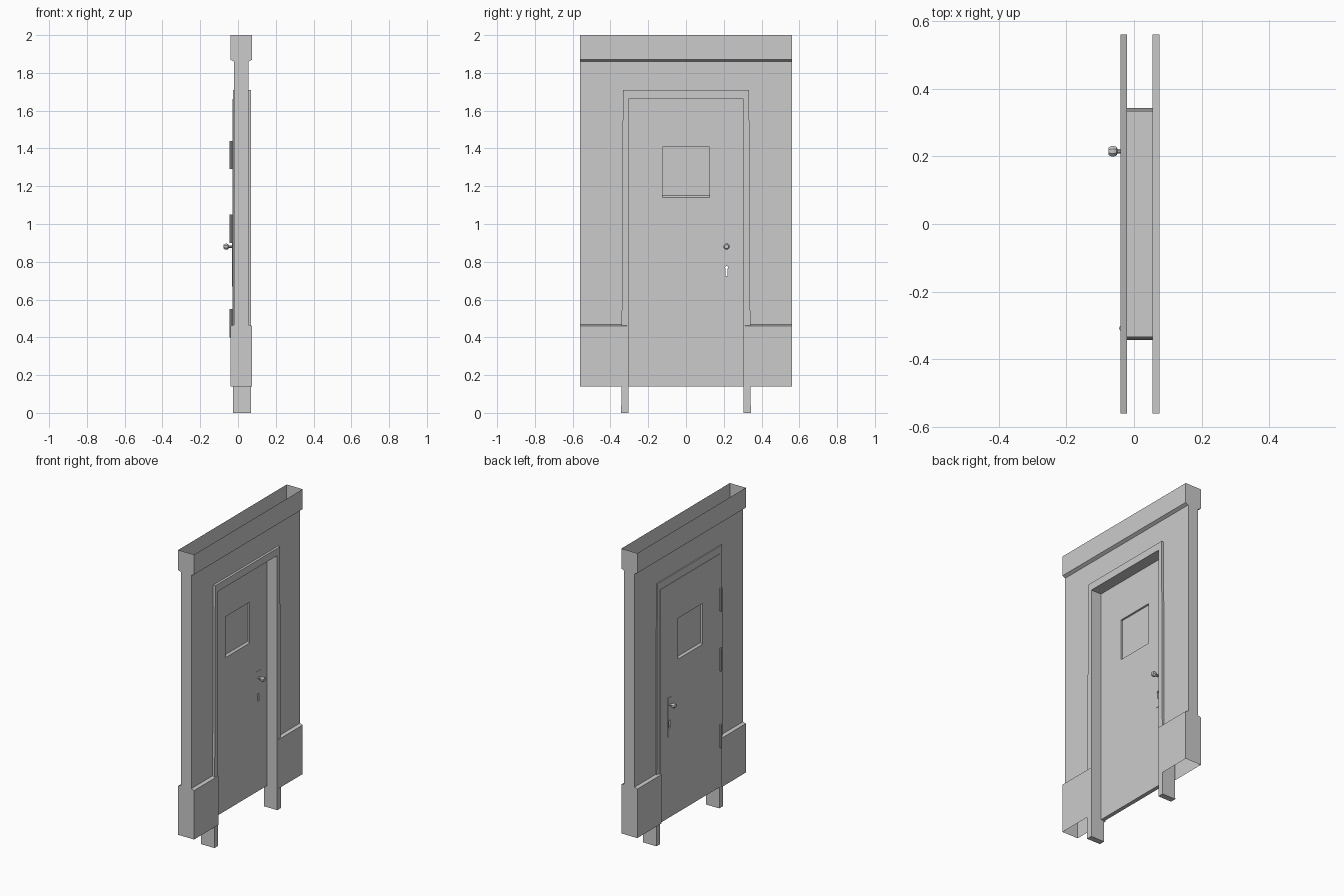
import bpy, bmesh, math
from mathutils import Matrix

if "Cube" in bpy.data.objects:
    bpy.data.objects.remove(bpy.data.objects["Cube"])


def finish(name, bm):
    bmesh.ops.recalc_face_normals(bm, faces=bm.faces)
    me = bpy.data.meshes.new(name)
    bm.to_mesh(me)
    bm.free()
    ob = bpy.data.objects.new(name, me)
    bpy.context.collection.objects.link(ob)
    return ob


def extrude(name, pts, vec):
    """Closed prism from a polygon and an extrusion vector."""
    bm = bmesh.new()
    f = bm.faces.new([bm.verts.new(p) for p in pts])
    r = bmesh.ops.extrude_face_region(bm, geom=[f])
    top = [v for v in r["geom"] if isinstance(v, bmesh.types.BMVert)]
    bmesh.ops.translate(bm, verts=top, vec=vec)
    if not any(g.is_valid and g is f for g in bm.faces):
        bm.faces.new([v for v in bm.verts if v not in top])
    return finish(name, bm)


def box(name, x0, x1, y0, y1, z0, z1):
    bm = bmesh.new()
    bmesh.ops.create_cube(bm, size=1)
    for v in bm.verts:
        v.co = ((x0, x1)[v.co.x > 0], (y0, y1)[v.co.y > 0], (z0, z1)[v.co.z > 0])
    return finish(name, bm)


def cut(ob, cutter):
    m = ob.modifiers.new("cut", "BOOLEAN")
    m.operation, m.solver, m.object = "DIFFERENCE", "EXACT", cutter
    dg = bpy.context.evaluated_depsgraph_get()
    me = bpy.data.meshes.new_from_object(ob.evaluated_get(dg))
    ob.modifiers.clear()
    ob.data = me


# Hollow wall shell: rows of height, projection and inner edge, mirrored across y
W0, W1, END = -0.02, 0.055, 0.56
rows = [(0.14, 0.02, 0.308), (0.46, 0.02, 0.308), (0.467, 0, 0.328), (1.71, 0, 0.328),
        (1.71, 0, 0), (1.86, 0, 0), (1.87, 0.02, 0), (2.0, 0.02, 0)]
bm = bmesh.new()
loops = [[bm.verts.new(p) for p in ((W0 - o, yi, z), (W0 - o, END, z),
                                    (W1 + o, END, z), (W1 + o, yi, z))]
         for z, o, yi in rows]
for i, (a, b) in enumerate(zip(loops, loops[1:])):
    if rows[i][0] == rows[i + 1][0]:
        continue
    for k in range(3):
        bm.faces.new((a[k], a[k + 1], b[k + 1], b[k]))
bmesh.ops.remove_doubles(bm, verts=bm.verts, dist=1e-5)
wall = finish("wall_shell", bm)
mir = wall.modifiers.new("mirror", "MIRROR")
mir.use_axis = (False, True, False)

# Door frame
half = [(0.305, 1.662), (0.305, 0.0), (0.343, 0.0), (0.334, 1.71)]
outline = half + [(-y, z) for y, z in reversed(half)]
extrude("door_frame", [(-0.027, y, z) for y, z in outline], (0.097, 0, 0))

# Door leaf with window opening and keyhole
D0, D1 = -0.03, -0.004
MID = (D0 + D1) / 2
door = box("door_leaf", D0, D1, -0.305, 0.305, 0.14, 1.662)
opening = extrude("window_cutter",
                  [(D0 - .01, -0.125, 1.132), (MID, -0.125, 1.15), (D1 + .01, -0.125, 1.132),
                   (D1 + .01, -0.125, 1.407), (D0 - .01, -0.125, 1.407)], (0, 0.25, 0))
KY = 0.215
key = [(KY + 0.008 * math.cos(a), 0.77 + 0.008 * math.sin(a))
       for a in (math.radians(-45 + 270 * i / 6) for i in range(7))]
key += [(KY - 0.005, 0.726), (KY + 0.005, 0.726)]
keyhole = extrude("keyhole_cutter", [(-0.1, y, z) for y, z in key], (0.2, 0, 0))
plate = box("lock_plate", D0 - 0.003, D1 + 0.002, KY - 0.02, KY + 0.02, 0.67, 0.925)
cut(door, opening)
cut(door, keyhole)
# Lock plates either side of the door
cut(plate, keyhole)
for c in (opening, keyhole):
    bpy.data.objects.remove(c)
box("window_pane", MID - 0.001, MID + 0.001, -0.125, 0.125, 1.15, 1.407)

# Knobs, turned with eight sides
profile = [(0.007, 0), (0.007, 0.019), (0.014, 0.022), (0.017, 0.03),
           (0.017, 0.037), (0.011, 0.046)]
for name, x, s in (("knob_outer", D0, -1), ("knob_inner", D1, 1)):
    bm = bmesh.new()
    rings = [[bm.verts.new((x + s * d, KY + r * math.cos(a), 0.88 + r * math.sin(a)))
              for a in (math.pi / 8 + i * math.pi / 4 for i in range(8))]
             for r, d in profile]
    for a, b in zip(rings, rings[1:]):
        for i in range(8):
            bm.faces.new((a[i], a[(i + 1) % 8], b[(i + 1) % 8], b[i]))
    bm.faces.new(rings[-1])
    finish(name, bm)

# Hinges
for i, z in enumerate((0.475, 0.975, 1.365)):
    bm = bmesh.new()
    bmesh.ops.create_cone(bm, cap_ends=True, segments=8, radius1=0.0075, radius2=0.0075,
                          depth=0.15, matrix=Matrix.Translation((-0.037, -0.308, z)))
    finish(f"hinge_{i + 1}", bm)
